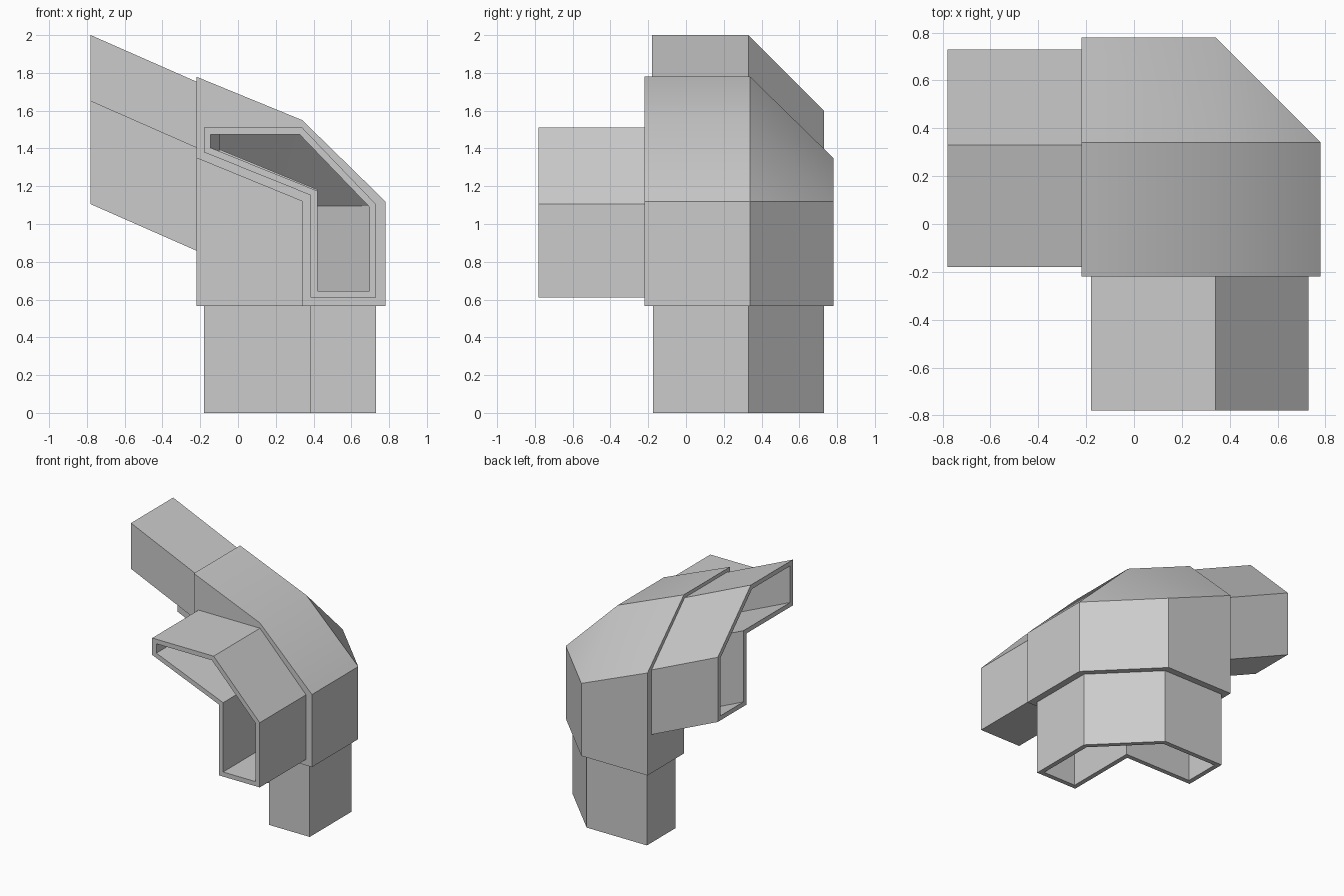
import bpy
import bmesh
from mathutils import Vector

cube = bpy.data.objects.get("Cube")
if cube:
    bpy.data.objects.remove(cube, do_unlink=True)

SLOPE = 0.41      # pitch of the hub roof
ARM_SLOPE = 0.44  # pitch of the raised arm
WALL = 0.035

grey = bpy.data.materials.new("light grey")
grey.use_nodes = True
colour = (0.6, 0.6, 0.6, 1)
grey.diffuse_color = colour
grey.node_tree.nodes["Principled BSDF"].inputs["Base Color"].default_value = colour


def finish(name, bm):
    bmesh.ops.recalc_face_normals(bm, faces=bm.faces)
    mesh = bpy.data.meshes.new(name)
    bm.to_mesh(mesh)
    bm.free()
    mesh.materials.append(grey)
    obj = bpy.data.objects.new(name, mesh)
    bpy.context.collection.objects.link(obj)
    return obj


def hull(name, points):
    bm = bmesh.new()
    for p in points:
        bm.verts.new(p)
    bmesh.ops.convex_hull(bm, input=bm.verts)
    bmesh.ops.dissolve_limit(bm, angle_limit=0.03, verts=bm.verts, edges=bm.edges)
    return finish(name, bm)


def prism(name, profile, place, start, end):
    """Sweep a profile from start to end; place maps (u, v, distance) to x, y, z."""
    bm = bmesh.new()
    rings = [[bm.verts.new(place(u, v, t)) for u, v in profile] for t in (start, end)]
    for ring in rings:
        bm.faces.new(ring)
    n = len(profile)
    for i in range(n):
        j = (i + 1) % n
        bm.faces.new((rings[0][i], rings[0][j], rings[1][j], rings[1][i]))
    return finish(name, bm)


def inset(profile, d):
    """Offset a clockwise profile inwards by d."""
    pts = [Vector(p) for p in profile]
    result = []
    for i, p in enumerate(pts):
        a = (p - pts[i - 1]).normalized()
        b = (pts[(i + 1) % len(pts)] - p).normalized()
        na, nb = Vector((a.y, -a.x)), Vector((b.y, -b.x))
        result.append(p + (na + nb) * d / (1 + na.dot(nb)))
    return result


def cut(obj, cutter):
    mod = obj.modifiers.new("cut", "BOOLEAN")
    mod.operation = "DIFFERENCE"
    mod.solver = "EXACT"
    mod.object = cutter
    bpy.context.view_layer.objects.active = obj
    bpy.ops.object.modifier_apply(modifier=mod.name)


def discard(obj):
    bpy.data.objects.remove(obj, do_unlink=True)


def corner_block(name, lo, bend, hi, bottom, shoulder, top, core):
    """Faceted three-way corner with a pitched roof, hollowed by a core at its inner corner."""
    pts = []
    for x in (lo, bend):
        rise = SLOPE * (bend - x)
        pts += [(x, lo, bottom), (x, hi, bottom), (x, hi, shoulder + rise),
                (x, bend, top + rise), (x, lo, top + rise)]
    pts += [(hi, y, z) for y in (lo, bend) for z in (bottom, shoulder)]
    block = hull(name, pts)
    edge, ceiling = core
    far = lo - 0.3
    core_pts = []
    for x in (far, edge):
        for y in (far, edge):
            core_pts += [(x, y, bottom - 0.3), (x, y, ceiling + SLOPE * (edge - x))]
    tool = hull("core_cutter", core_pts)
    cut(block, tool)
    discard(tool)
    return block


# Hub and its cavity
hub = corner_block("hub", -0.22, 0.34, 0.78, 0.565, 1.12, 1.55, (0.34, 1.12))
cavity = corner_block("cavity", -0.145, 0.325, 0.695, 0.645, 1.095, 1.478, (0.42, 1.183))
cut(hub, cavity)
discard(cavity)

# Arms: name, clockwise profile, placement, outer end, end inside the hub
arms = [
    ("front_arm",
     [(-0.18, 1.51), (0.34, 1.51), (0.73, 1.105), (0.73, 0.61),
      (0.385, 0.61), (0.385, 1.152), (-0.18, 1.38)],
     lambda u, v, t: (u, t, v), -0.78, -0.18),
    ("raised_side_arm",
     [(-0.18, 2.0), (0.33, 2.0), (0.73, 1.6), (0.73, 1.105),
      (0.385, 1.105), (0.385, 1.65), (-0.18, 1.65)],
     lambda u, v, t: (t, u, v - ARM_SLOPE * (t + 0.78)), -0.78, -0.18),
    ("lower_arm",
     [(-0.18, 0.73), (0.33, 0.73), (0.73, 0.33), (0.73, -0.175),
      (0.385, -0.175), (0.385, 0.385), (-0.18, 0.385)],
     lambda u, v, t: (u, v, t), 0.0, 0.6),
]
parts = [hub]
for name, profile, place, outer, inner in arms:
    arm = prism(name, profile, place, outer, inner)
    bore = prism("bore", inset(profile, WALL), place, outer - 0.1, inner + 0.08)
    cut(arm, bore)
    cut(hub, bore)
    discard(bore)
    parts.append(arm)

# Soft shading across the shallow bends only
bpy.ops.object.select_all(action="DESELECT")
for part in parts:
    part.select_set(True)
bpy.context.view_layer.objects.active = hub
bpy.ops.object.shade_smooth_by_angle(angle=0.52)
